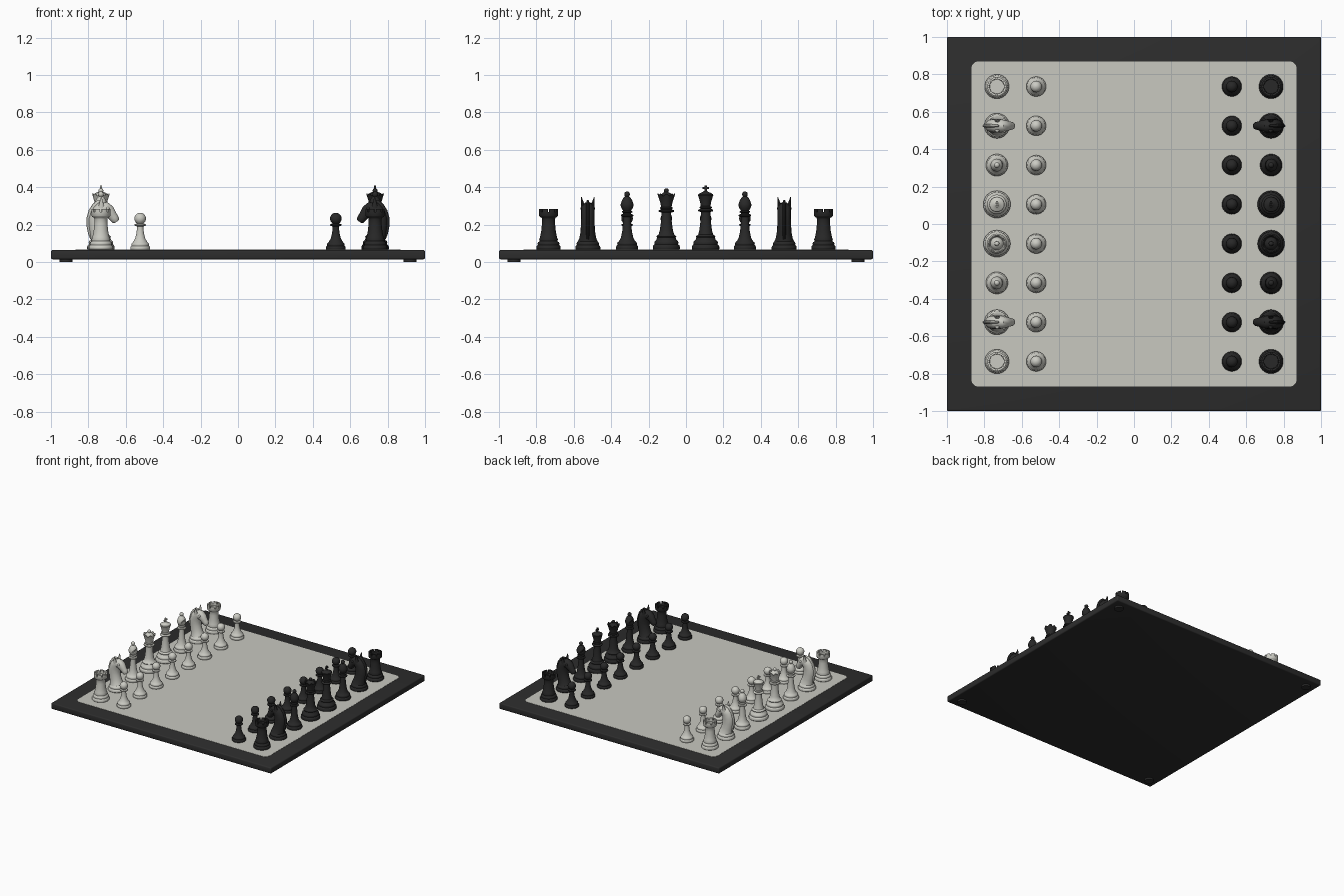
import bpy, bmesh, math
from mathutils import Vector, Matrix

if "Cube" in bpy.data.objects:
    bpy.data.objects.remove(bpy.data.objects["Cube"])

def mat(name, c):
    m = bpy.data.materials.new(name)
    m.diffuse_color = (*c, 1)
    m.use_nodes = True
    m.node_tree.nodes["Principled BSDF"].inputs["Base Color"].default_value = m.diffuse_color
    return m

IVORY = mat("ivory", (0.60, 0.60, 0.55))
FIELD = mat("pale_field", (0.58, 0.58, 0.53))
FRAME = mat("charcoal", (0.026, 0.026, 0.026))
EBONY = mat("ebony", (0.021, 0.021, 0.021))
TOP = 0.064          # height of the playing surface
SEG = 32

def add(name, mesh, m, loc=(0, 0, 0), rot=0):
    o = bpy.data.objects.new(name, mesh)
    bpy.context.collection.objects.link(o)
    o.location = loc
    o.rotation_euler.z = rot
    if not mesh.materials:
        mesh.materials.append(m)
    return o

def finish(bm, name, angle=38):
    bmesh.ops.recalc_face_normals(bm, faces=bm.faces)
    for f in bm.faces:
        f.smooth = True
    for e in bm.edges:
        e.smooth = len(e.link_faces) == 2 and e.calc_face_angle(0) < math.radians(angle)
    me = bpy.data.meshes.new(name)
    bm.to_mesh(me)
    bm.free()
    return me

def skin(bm, rings):
    # Joins rings of equal length and caps both ends
    vs = [[bm.verts.new(p) for p in r] for r in rings]
    n = len(vs[0])
    for a, b in zip(vs, vs[1:]):
        for i in range(n):
            j = (i + 1) % n
            bm.faces.new((a[i], a[j], b[j], b[i]))
    bm.faces.new(vs[0][::-1])
    bm.faces.new(vs[-1])

def lathe(bm, prof, wave=None):
    # wave = (profile indices, count, height) ripples a rim into points
    rings = []
    for k, (r, z) in enumerate(prof):
        ring = []
        for i in range(SEG):
            t = 2 * math.pi * i / SEG
            dz = wave[2] * math.cos(wave[1] * t) if wave and k in wave[0] else 0
            ring.append((r * math.cos(t), r * math.sin(t), z + dz))
        rings.append(ring)
    skin(bm, rings)

def ball(r, zc, r0, n=9):
    # Arc points of a ball starting at neck radius r0
    a0 = -math.acos(min(1, r0 / r))
    a1 = math.pi / 2 - 0.03
    return [(r * math.cos(a0 + (a1 - a0) * i / n), zc + r * math.sin(a0 + (a1 - a0) * i / n)) for i in range(n + 1)]

def foot(R, h=1.0):
    # Stepped, rounded base shared by the pieces
    return [(R * .95, 0), (R, .004 * h), (R, .016 * h), (R * .96, .022 * h), (R * .88, .026 * h),
            (R * .88, .029 * h), (R * .9, .034 * h), (R * .86, .041 * h), (R * .74, .047 * h)]

def box(bm, size, loc, rot=None):
    m = Matrix.Translation(loc) @ (rot or Matrix()) @ Matrix.Diagonal((*size, 1))
    bmesh.ops.create_cube(bm, size=1, matrix=m)

# Pawn
bm = bmesh.new()
lathe(bm, foot(.053, .85) + [(.034, .05), (.027, .062), (.021, .085), (.017, .115), (.017, .126),
      (.029, .130), (.031, .134), (.029, .138), (.018, .142)] + ball(.031, .168, .018))
pawn = finish(bm, "pawn")

# Rook with battlements
bm = bmesh.new()
lathe(bm, foot(.065) + [(.05, .056), (.045, .07), (.039, .10), (.035, .14), (.034, .165), (.037, .172),
      (.047, .178), (.050, .182), (.051, .203), (.039, .203), (.038, .192), (.001, .192)])
n = 8
for k in range(n):
    a0, a1 = [2 * math.pi * (k + s) / n for s in (.12, .88)]
    arc = [a0 + (a1 - a0) * i / 4 for i in range(5)]
    ring = lambda z: [(.051 * math.cos(a), .051 * math.sin(a), z) for a in arc] + \
                     [(.039 * math.cos(a), .039 * math.sin(a), z) for a in arc[::-1]]
    skin(bm, [ring(.202), ring(.220)])
rook = finish(bm, "rook")

# Bishop with a slanted slot cut in the head
bm = bmesh.new()
lathe(bm, foot(.059) + [(.04, .053), (.033, .066), (.026, .10), (.021, .15), (.020, .176), (.032, .181), (.034, .185),
      (.032, .189), (.022, .193), (.022, .199), (.028, .202), (.028, .206), (.021, .210), (.030, .223), (.034, .236),
      (.034, .246), (.029, .262), (.020, .278), (.011, .287)] + ball(.015, .298, .010, 7))
body = add("bishop_body", finish(bm, "bishop_body"), IVORY)
bm = bmesh.new()
box(bm, (.06, .1, .007), (.035, 0, .262), Matrix.Rotation(math.radians(-50), 4, 'Y'))
cutter = add("slot_cutter", finish(bm, "slot_cutter"), IVORY)
cutter.hide_render = True
mod = body.modifiers.new("slot", 'BOOLEAN')
mod.operation, mod.object, mod.solver = 'DIFFERENCE', cutter, 'EXACT'
ev = body.evaluated_get(bpy.context.evaluated_depsgraph_get())
bm = bmesh.new()
bm.from_mesh(ev.to_mesh())
bishop = finish(bm, "bishop")
bishop.materials.clear()
bpy.data.objects.remove(body)
bpy.data.objects.remove(cutter)

# Queen with a pointed coronet
bm = bmesh.new()
prof = foot(.072, 1.15) + [(.05, .066), (.053, .071), (.05, .076), (.042, .082), (.035, .105), (.029, .15), (.026, .19),
       (.026, .200), (.040, .204), (.042, .209), (.040, .213), (.029, .217), (.034, .222), (.034, .227), (.028, .231)]
rim = len(prof)
prof += [(.033, .255), (.042, .283), (.047, .295), (.041, .295), (.035, .284), (.030, .294), (.020, .305), (.010, .310)]
lathe(bm, prof + ball(.013, .317, .009, 7), ((rim + 2, rim + 3), 8, .006))
queen = finish(bm, "queen")

# King with a cross
bm = bmesh.new()
lathe(bm, foot(.073, 1.15) + [(.05, .066), (.052, .071), (.049, .076), (.040, .082), (.034, .105), (.028, .15),
      (.025, .19), (.025, .203), (.038, .207), (.041, .212), (.038, .216), (.028, .220), (.033, .225), (.033, .230),
      (.026, .234), (.030, .258), (.038, .285), (.041, .292), (.039, .298), (.028, .305), (.014, .311),
      (.010, .315), (.001, .316)])
box(bm, (.010, .012, .034), (0, 0, .329))
box(bm, (.010, .034, .010), (0, 0, .331))
king = finish(bm, "king")

# Knight: turned base, swept neck and head, thin mane, ears
def sweep(bm, pts, sides=16):
    # pts = (x, z, in-plane radius, half width)
    rings = []
    for i, (x, z, a, b) in enumerate(pts):
        p, q = pts[max(i - 1, 0)], pts[min(i + 1, len(pts) - 1)]
        t = Vector((q[0] - p[0], 0, q[1] - p[1])).normalized()
        nrm = Vector((t.z, 0, -t.x))
        rings.append([Vector((x, 0, z)) + nrm * a * math.cos(s) + Vector((0, b * math.sin(s), 0))
                      for s in [2 * math.pi * k / sides for k in range(sides)]])
    skin(bm, rings)

bm = bmesh.new()
lathe(bm, foot(.067) + [(.045, .05), (.001, .051)])
sweep(bm, [(0, .044, .054, .054), (-.004, .06, .050, .046), (-.012, .09, .047, .040), (-.019, .13, .046, .037),
           (-.019, .165, .046, .036), (-.010, .196, .045, .036), (.006, .217, .042, .036), (.024, .220, .038, .035),
           (.042, .207, .034, .031), (.058, .187, .027, .026), (.070, .171, .024, .023), (.079, .158, .022, .021),
           (.084, .151, .014, .014)])
sweep(bm, [(-.045, .06, .012, .008), (-.056, .09, .013, .009), (-.064, .13, .013, .009), (-.064, .17, .013, .009),
           (-.053, .208, .013, .009), (-.034, .238, .013, .009), (-.010, .257, .012, .008), (.010, .262, .006, .005)], 10)
for s in (-1, 1):
    m = Matrix.Translation((.002, s * .029, .254)) @ Matrix.Rotation(-s * .18, 4, 'X') @ Matrix.Diagonal((1.2, .85, 1, 1))
    bmesh.ops.create_cone(bm, cap_ends=True, segments=10, radius1=.015, radius2=.002, depth=.058, matrix=m)
    # eye brow bump
    bmesh.ops.create_uvsphere(bm, u_segments=10, v_segments=6, radius=.009,
                              matrix=Matrix.Translation((.037, s * .030, .222)))
knight = finish(bm, "knight")

# Line up both sides
order = [("rook", rook), ("knight", knight), ("bishop", bishop), ("queen", queen),
         ("king", king), ("bishop", bishop), ("knight", knight), ("rook", rook)]
for side, m, sx, rot in (("light", IVORY, -1, 0), ("dark", EBONY, 1, math.pi)):
    meshes = {}
    for i, (nm, me) in enumerate(order):
        y = -.735 + .21 * i
        for kind, src, x in ((nm, me, .733), ("pawn", pawn, .523)):
            if kind not in meshes:
                meshes[kind] = src.copy()
            add(f"{side}_{kind}_{i + 1}", meshes[kind], m, (sx * x, y, TOP), rot)

# Board slab with softened edges
bm = bmesh.new()
box(bm, (2, 2, .05), (0, 0, .039))
bmesh.ops.bevel(bm, geom=bm.edges[:], offset=.009, segments=3, affect='EDGES', profile=.5)
add("board_frame", finish(bm, "board_frame", 50), FRAME)

# Pale playing field with rounded corners
bm = bmesh.new()
def outline(z, h=.87, r=.04):
    pts = []
    for k, (sx, sy) in enumerate(((1, 1), (-1, 1), (-1, -1), (1, -1))):
        for i in range(7):
            a = math.pi / 2 * (k + i / 6)
            pts.append((sx * (h - r) + r * math.cos(a), sy * (h - r) + r * math.sin(a), z))
    return pts
skin(bm, [outline(.060), outline(TOP + .0015)])
add("playing_field", finish(bm, "playing_field"), FIELD)

# Round feet under the corners
bm = bmesh.new()
bmesh.ops.create_cone(bm, cap_ends=True, segments=24, radius1=.035, radius2=.035, depth=.016)
pad = finish(bm, "corner_foot")
for x in (-.92, .92):
    for y in (-.92, .92):
        add("corner_foot", pad, FRAME, (x, y, .008))
